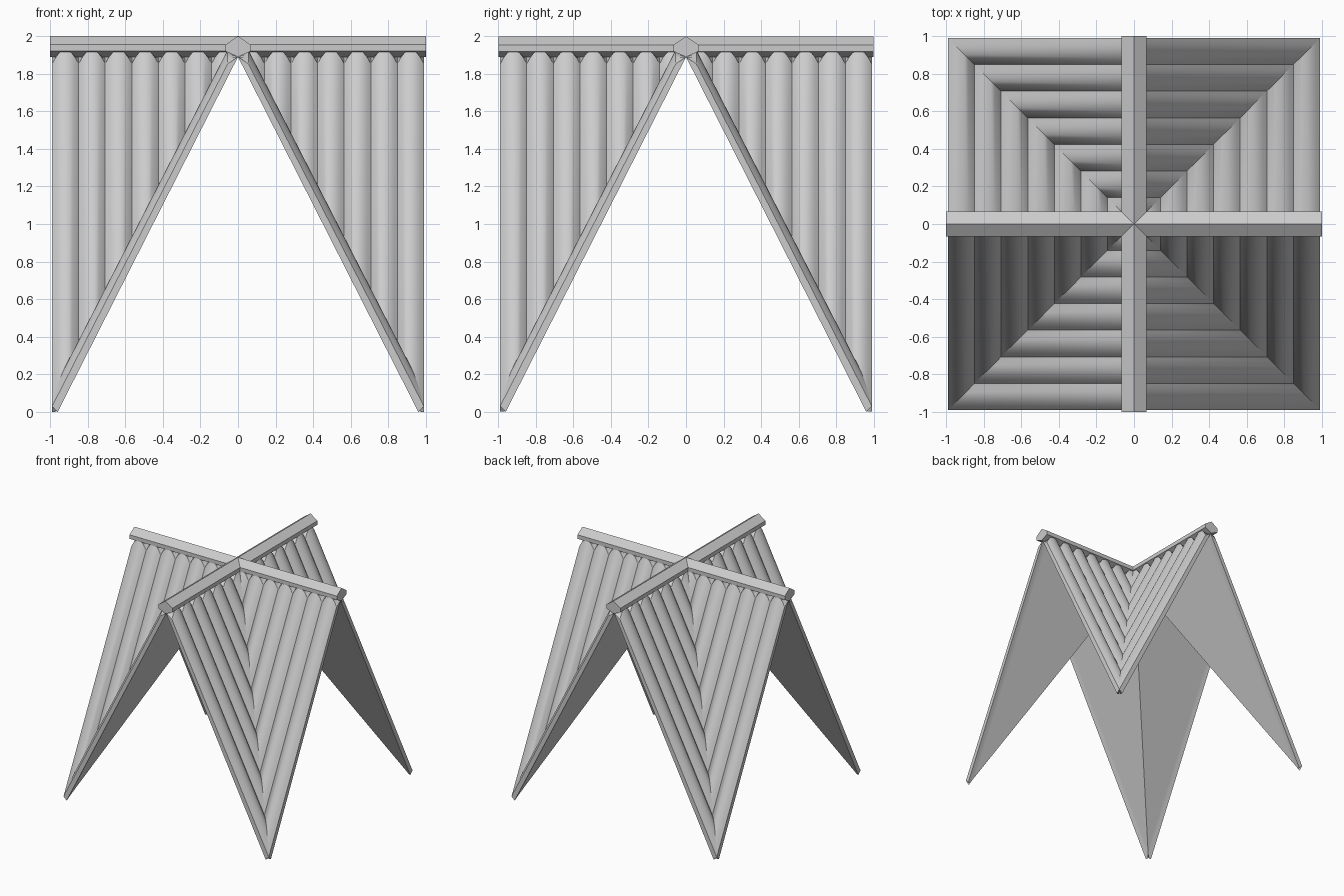
import bpy, bmesh, math

if "Cube" in bpy.data.objects:
    bpy.data.objects.remove(bpy.data.objects["Cube"])

END = 0.99            # half length of each ridge
STRIPS = 7            # rounded battens per half ridge
SEG = 8               # facets across one batten
SLOPE = 1.95
W = END / STRIPS


def make(name, verts, faces, angle=None):
    me = bpy.data.meshes.new(name)
    me.from_pydata(verts, [], faces)
    bm = bmesh.new()
    bm.from_mesh(me)
    bmesh.ops.remove_doubles(bm, verts=bm.verts, dist=1e-5)
    bmesh.ops.recalc_face_normals(bm, faces=bm.faces)
    bm.to_mesh(me)
    bm.free()
    ob = bpy.data.objects.new(name, me)
    bpy.context.collection.objects.link(ob)
    if angle:
        bpy.context.view_layer.objects.active = ob
        ob.select_set(True)
        bpy.ops.object.shade_smooth_by_angle(angle=math.radians(angle))
        ob.select_set(False)
    return ob


def place(sx, sy, swap, p):
    x, y, z = p[0] * sx, p[1] * sy, p[2]
    return (y, x, z) if swap else (x, y, z)


# Roof slopes: battens run down from the ridge and meet on the diagonal valley
def slope(name, sx, sy, swap):
    rows = []
    for i in range(STRIPS * SEG + 1):
        y = i * W / SEG
        t = (i % SEG) / SEG
        rise = 0.075 * 4 * t * (1 - t)
        start = min(0.055, y)
        top = 1.96 + rise
        # section: ridge underside, ridge top, valley top, valley underside
        sec = [(0, y, 1.89),
               (start, y, min(top - SLOPE * start, 1.94)),
               (y, y, min(max(top - SLOPE * y, 0.02), 1.94)),
               (min(y, 0.965 + 0.025 * (y > 0.98)), y, max(1.89 - SLOPE * y, 0.0))]
        if i == STRIPS * SEG:
            sec[3] = (0.96, y, 0.0)
        rows.append([place(sx, sy, swap, p) for p in sec])
    verts = [p for r in rows for p in r]
    faces = []
    for i in range(len(rows) - 1):
        for k in range(4):
            a, b = i * 4 + k, i * 4 + (k + 1) % 4
            faces.append((a, b, b + 4, a + 4))
    n = len(verts)
    faces.append((n - 4, n - 3, n - 2, n - 1))
    make(name, verts, faces, 30)


for swap, side in ((False, "lengthwise"), (True, "crosswise")):
    for sx in (-1, 1):
        for sy in (-1, 1):
            slope(f"{side}_roof_slope", sx, sy, swap)

    # Ridge cap with a peaked section
    prof = [(0, 2.0), (0.067, 1.955), (0.067, 1.92), (0, 1.89), (-0.067, 1.92), (-0.067, 1.955)]
    verts = [place(1, 1, swap, (x, y, z)) for y in (-END - 0.01, END + 0.01) for x, z in prof]
    n = len(prof)
    faces = [tuple(range(n)), tuple(range(n, 2 * n))]
    faces += [(k, (k + 1) % n, (k + 1) % n + n, k + n) for k in range(n)]
    make(f"{side}_ridge_cap", verts, faces)
